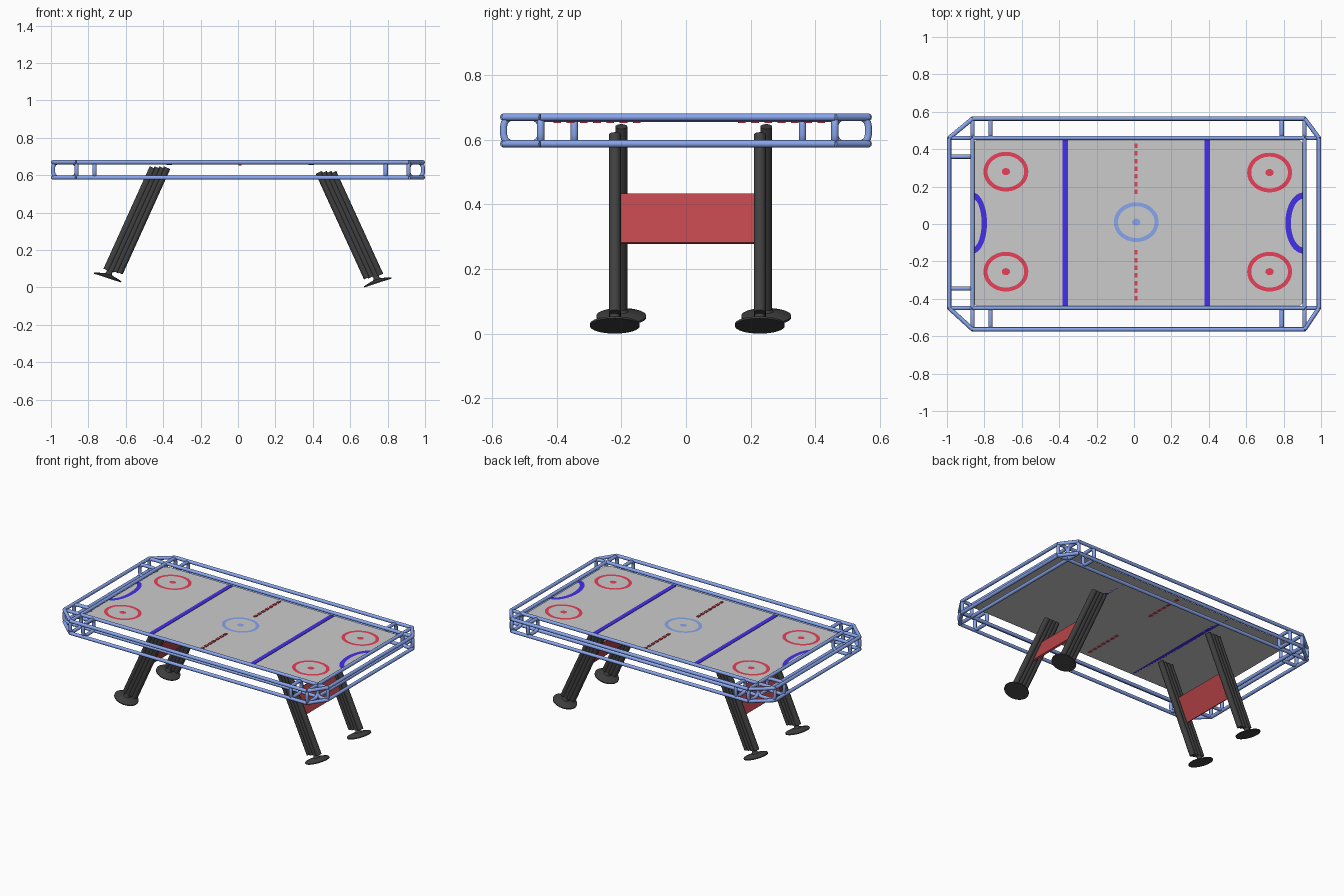
import bpy, bmesh, math
from mathutils import Vector, Matrix

if "Cube" in bpy.data.objects:
    bpy.data.objects.remove(bpy.data.objects["Cube"])


def mat(name, c):
    m = bpy.data.materials.new(name)
    m.diffuse_color = (*c, 1)
    m.use_nodes = True
    m.node_tree.nodes["Principled BSDF"].inputs["Base Color"].default_value = m.diffuse_color
    return m


BLUE = mat("frame_blue", (0.25, 0.38, 0.85))
NAVY = mat("line_blue", (0.06, 0.03, 0.8))
RED = mat("line_red", (0.82, 0.05, 0.1))
DARK = mat("panel_red", (0.5, 0.06, 0.07))
BLACK = mat("leg_black", (0.05, 0.05, 0.05))


def finish(bm, name, m=None, smooth=False):
    me = bpy.data.meshes.new(name)
    bm.to_mesh(me)
    bm.free()
    ob = bpy.data.objects.new(name, me)
    bpy.context.collection.objects.link(ob)
    if m:
        me.materials.append(m)
    if smooth:
        bpy.ops.object.select_all(action='DESELECT')
        ob.select_set(True)
        bpy.context.view_layer.objects.active = ob
        bpy.ops.object.shade_smooth_by_angle(angle=math.radians(40))
    return ob


# Tubes: list of (points, cyclic) swept with a round section
def tubes(name, paths, r=0.0115):
    cu = bpy.data.curves.new(name, 'CURVE')
    cu.dimensions = '3D'
    cu.bevel_depth = r
    cu.bevel_resolution = 3
    cu.use_fill_caps = True
    for pts, cyc in paths:
        s = cu.splines.new('POLY')
        s.points.add(len(pts) - 1)
        for p, q in zip(s.points, pts):
            p.co = (*q, 1)
        s.use_cyclic_u = cyc
        s.use_smooth = True
    ob = bpy.data.objects.new(name, cu)
    bpy.context.collection.objects.link(ob)
    cu.materials.append(BLUE)
    bpy.ops.object.select_all(action='DESELECT')
    ob.select_set(True)
    bpy.context.view_layer.objects.active = ob
    bpy.ops.object.convert(target='MESH')


Z0, Z1 = 0.587, 0.669


def rounded(a0, a1, rad=0.028, n=4):
    pts = []
    for k, (a, z) in enumerate([(a1, Z1), (a0, Z1), (a0, Z0), (a1, Z0)]):
        ca = a + (rad if a == a0 else -rad)
        cz = z + (rad if z == Z0 else -rad)
        for i in range(n + 1):
            t = math.pi / 2 * (k + i / n)
            pts.append((ca + rad * math.cos(t), cz + rad * math.sin(t)))
    return pts


# Each rail: four long tubes plus rounded square hoops at the given stations
def rail(name, axis, a0, a1, start, end, stations):
    place = (lambda s, a, z: (s, a, z)) if axis == 'x' else (lambda s, a, z: (a, s, z))
    paths = [([place(start, a, z), place(end, a, z)], False) for a in (a0, a1) for z in (Z0, Z1)]
    for s in stations:
        paths.append(([place(s, a, z) for a, z in rounded(a0, a1)], True))
    tubes(name, paths)


XL, XR, YF, YB = -0.863, 0.912, -0.449, 0.46          # inner rail lines
OL, OR, OF, OB = -0.9885, 0.9885, -0.5635, 0.5635     # outer rail lines
rail("back_rail", 'x', YB, OB, XL, XR, [XL, -0.767, 0.79, XR])
rail("front_rail", 'x', OF, YF, XL, XR, [XL, -0.767, 0.79, XR])
rail("left_rail", 'y', OL, XL, YF, YB, [YF, -0.345, 0.36, YB])
rail("right_rail", 'y', XR, OR, YF, YB, [YF, YB])
tubes("corner_braces", [([(ox, iy, z), (ix, oy, z)], False)
                        for ox, ix in ((OL, XL), (OR, XR))
                        for iy, oy in ((YF, OF), (YB, OB)) for z in (Z0, Z1)])

# Playing surface, a thin sheet with clipped corners
ZS, c = 0.654, 0.025
bm = bmesh.new()
x0, x1, y0, y1 = XL, XR - 0.006, YF + 0.005, YB - 0.005
bm.faces.new([bm.verts.new((x, y, ZS)) for x, y in (
    (x0 + c, y0), (x1 - c, y0), (x1, y0 + c), (x1, y1 - c),
    (x1 - c, y1), (x0 + c, y1), (x0, y1 - c), (x0, y0 + c))])
finish(bm, "playing_surface")


# Flat elliptical ring (or arc) painted on the surface
def ring(name, cx, cy, ro, ri, m, a0=0, a1=360, n=48):
    bm = bmesh.new()
    rows = []
    for i in range(n + 1):
        t = math.radians(a0 + (a1 - a0) * i / n)
        rows.append([bm.verts.new((cx + r[0] * math.cos(t), cy + r[1] * math.sin(t), ZS + 0.003))
                     for r in (ri, ro)])
    for a, b in zip(rows, rows[1:]):
        bm.faces.new((a[0], a[1], b[1], b[0]))
    bmesh.ops.remove_doubles(bm, verts=bm.verts, dist=1e-5)
    finish(bm, name, m)


def box(name, size, centre, m, rot=Matrix()):
    bm = bmesh.new()
    bmesh.ops.create_cube(bm, size=1)
    bm.transform(Matrix.Translation(centre) @ rot @ Matrix.Diagonal((*size, 1)))
    finish(bm, name, m)


# Face-off circles with dots
for x, y, m, nm in [(-0.685, 0.28, RED, "back_left"), (-0.685, -0.255, RED, "front_left"),
                    (0.725, 0.275, RED, "back_right"), (0.725, -0.255, RED, "front_right"),
                    (0.012, 0.01, BLUE, "centre")]:
    ring(nm + "_circle", x, y, (0.12, 0.106), (0.098, 0.085), m)
    ring(nm + "_dot", x, y, (0.022, 0.019), (0, 0), m, n=20)

# Goal arcs and zone lines
ring("left_goal_arc", XL, 0.005, (0.077, 0.163), (0.048, 0.13), NAVY, -90, 90)
ring("right_goal_arc", XR - 0.006, 0.005, (0.097, 0.163), (0.067, 0.13), NAVY, 90, 270)
for nm, x in (("left", -0.368), ("right", 0.392)):
    box(nm + "_zone_line", (0.03, 0.89, 0.003), (x, 0.006, ZS + 0.0015), NAVY)

# Dashed centre line
for j, s in enumerate((0.16, -0.41)):
    for i in range(7):
        box(f"centre_dash_{j}_{i}", (0.016, 0.024, 0.009), (0.012, s + 0.012 + i * 0.041, ZS + 0.001), RED)


# Leg: four parallel round bars with stepped ends
def leg(name, y, bottom, top, foot):
    b, t = Vector((bottom[0], y, bottom[1])), Vector((top[0], y, top[1]))
    u = (t - b).normalized()
    side = Vector((u.z, 0, -u.x))
    rot = u.to_track_quat('Z', 'Y').to_matrix().to_4x4()
    bm = bmesh.new()
    for k in range(4):
        o = side * (k - 1.5) * 0.023
        p = b + o - u * (o.z * 0.5)
        q = t + o - u * (o.z / u.z)
        bmesh.ops.create_cone(bm, segments=20, radius1=0.0185, radius2=0.0185, depth=(q - p).length,
                              cap_ends=True, matrix=Matrix.Translation((p + q) / 2) @ rot)
    finish(bm, name, BLACK, True)
    # Levelling foot: lathed pad with stem, slightly tilted
    prof = [(0, 0), (0.077, 0), (0.077, 0.006), (0.05, 0.014), (0.022, 0.02), (0.016, 0.028), (0.016, 0.07), (0, 0.07)]
    bm = bmesh.new()
    vs = [bm.verts.new((r, 0, z)) for r, z in prof]
    es = [bm.edges.new(e) for e in zip(vs, vs[1:])]
    bmesh.ops.spin(bm, geom=vs + es, cent=(0, 0, 0), axis=(0, 0, 1), angle=2 * math.pi, steps=32)
    bmesh.ops.remove_doubles(bm, verts=bm.verts, dist=1e-5)
    bmesh.ops.recalc_face_normals(bm, faces=bm.faces)
    tilt = math.copysign(math.radians(18), u.x)
    bm.transform(Matrix.Translation((foot[0], y, foot[1])) @ Matrix.Rotation(tilt, 4, 'Y'))
    finish(bm, name + "_foot", BLACK, True)


# Leg pairs with cross panels
for nm, ys, b, t, f in [("left", (-0.2, 0.248), (-0.668, 0.085), (-0.417, 0.64), (-0.698, 0.05)),
                        ("right", (-0.22, 0.228), (0.725, 0.058), (0.47, 0.615), (0.749, 0.024))]:
    for side, y in zip(("front", "back"), ys):
        leg(f"{nm}_{side}_leg", y, b, t, f)
    k = (0.355 - b[1]) / (t[1] - b[1])
    ang = math.atan2(t[0] - b[0], t[1] - b[1])
    box(nm + "_cross_panel", (0.012, ys[1] - ys[0] - 0.02, 0.165),
        (b[0] + (t[0] - b[0]) * k, sum(ys) / 2, 0.355), DARK, Matrix.Rotation(ang, 4, 'Y'))
